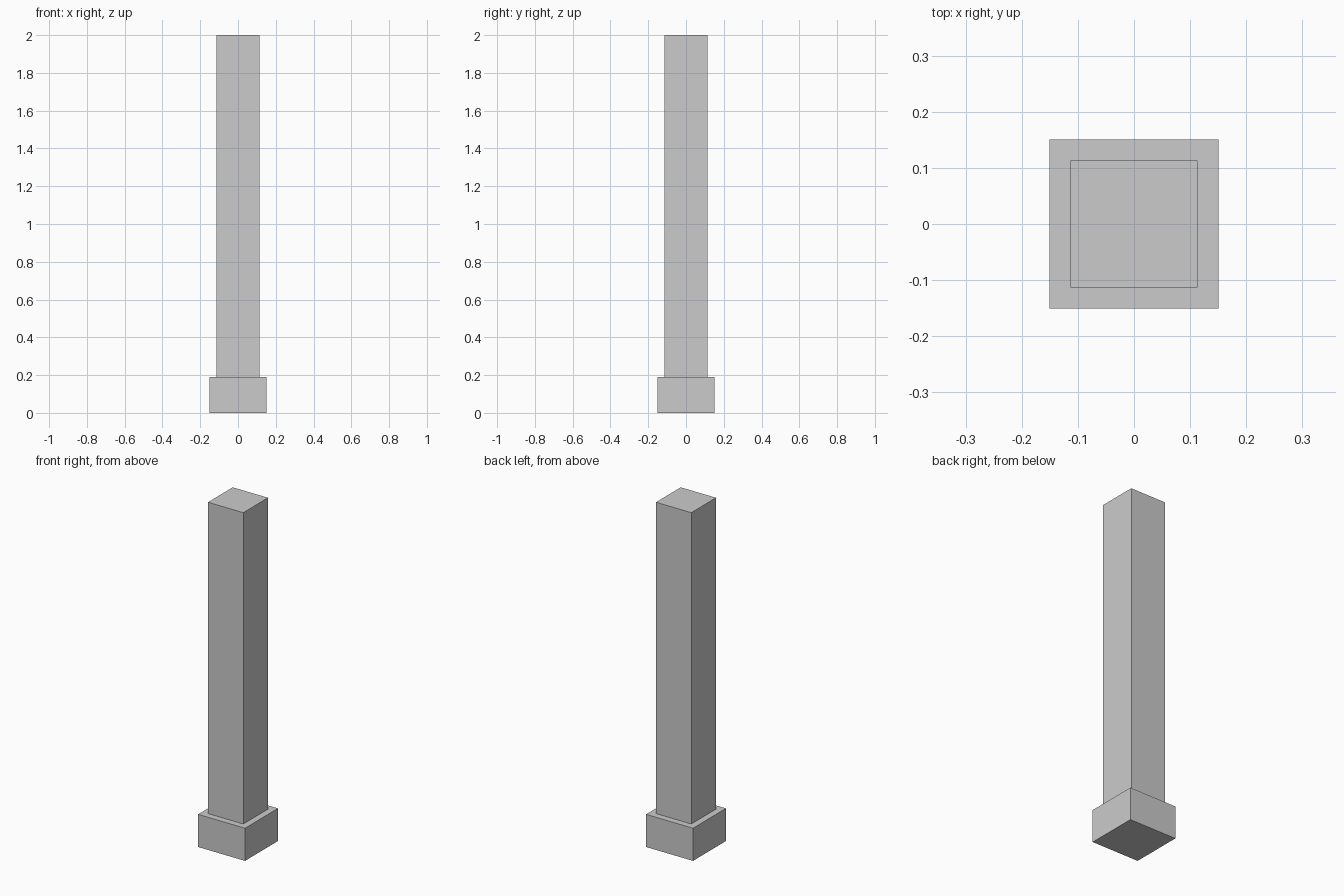
import bpy

if "Cube" in bpy.data.objects:
    bpy.data.objects.remove(bpy.data.objects["Cube"])

BASE_HEIGHT = 0.19
TOTAL_HEIGHT = 2.0


def box(name, width, z_bottom, z_top):
    """Square block centred on the z axis."""
    bpy.ops.mesh.primitive_cube_add(size=1, location=(0, 0, (z_bottom + z_top) / 2))
    obj = bpy.context.object
    obj.name = name
    obj.scale = (width, width, z_top - z_bottom)
    bpy.ops.object.transform_apply(location=False, rotation=False, scale=True)
    return obj


# Wide square plinth
box("base", 0.302, 0.0, BASE_HEIGHT)

# Tall square shaft standing on the plinth
box("shaft", 0.227, BASE_HEIGHT, TOTAL_HEIGHT)
